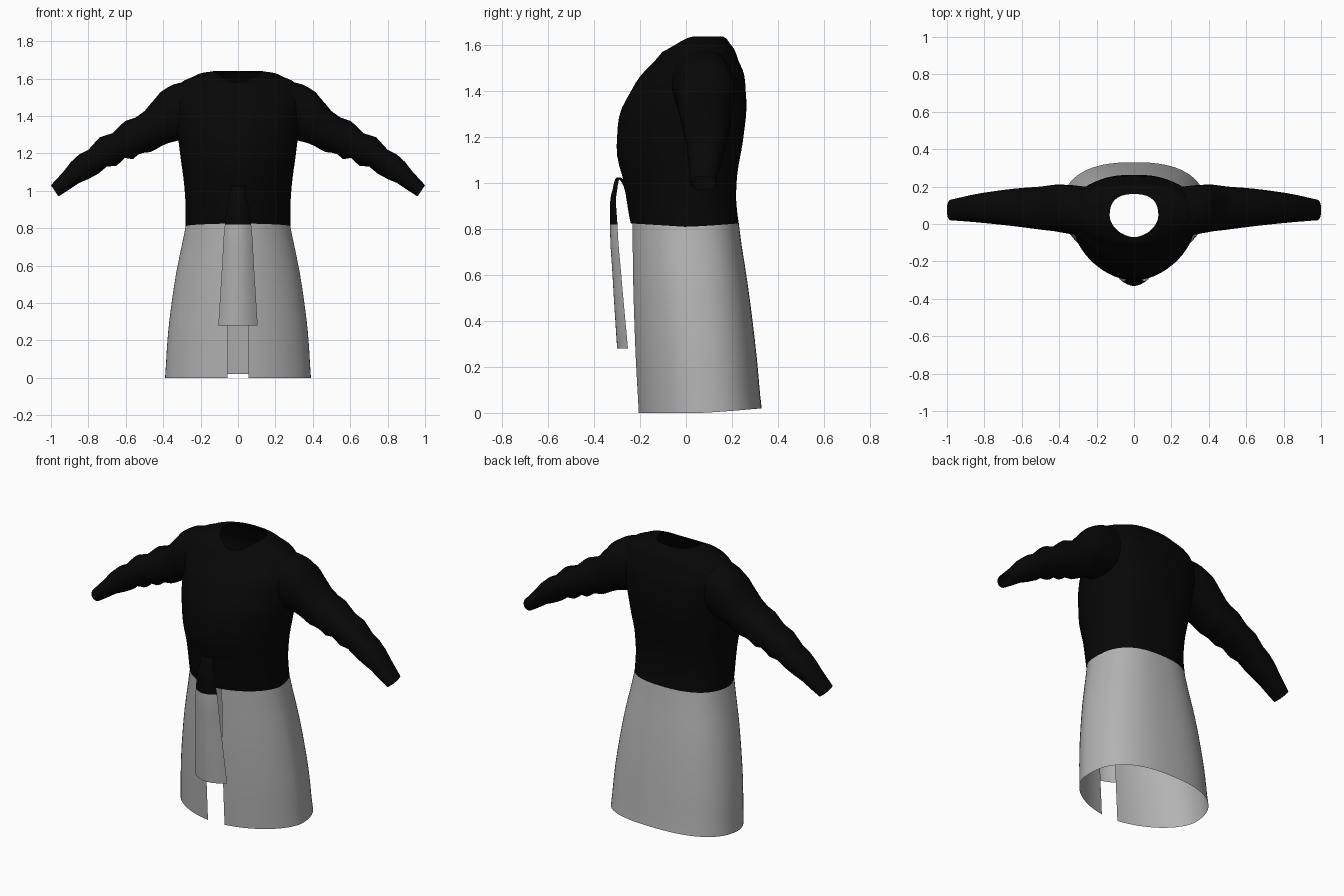
import bpy
from math import sin, cos, pi, acos
from mathutils import Vector

cube = bpy.data.objects.get("Cube")
if cube:
    bpy.data.objects.remove(cube, do_unlink=True)

WAIST = 0.81
FRONT_SHAPE = 1.1   # slightly pointed chest side
BACK_SHAPE = 0.8    # fuller, boxier back


def material(name, value):
    mat = bpy.data.materials.new(name)
    mat.use_nodes = True
    colour = (value, value, value, 1)
    mat.diffuse_color = colour
    mat.node_tree.nodes["Principled BSDF"].inputs["Base Color"].default_value = colour
    return mat


black = material("black cloth", 0.002)
grey = material("grey cloth", 0.45)


def smooth_rows(rows, steps=5):
    """Pass a smooth spline through a few rows of measurements."""
    points = [Vector(row) for row in rows]
    points.insert(0, points[0] * 2 - points[1])
    points.append(points[-1] * 2 - points[-2])
    result = []
    for before, start, end, after in zip(points, points[1:], points[2:], points[3:]):
        for step in range(steps):
            t = step / steps
            leaving = start + (end - before) * (t / 2)
            arriving = end - (after - start) * ((1 - t) / 2)
            # Blend the two tangent lines for a gentle transition
            result.append(leaving.lerp(arriving, t * t * (3 - 2 * t)))
    result.append(points[-2])
    return result


def loft(name, rings, materials, closed=True, rule=None):
    """Skin a list of equally long point rings."""
    count = len(rings[0])
    verts = [point for ring in rings for point in ring]
    faces = []
    for row in range(len(rings) - 1):
        low, high = row * count, (row + 1) * count
        for i in range(count if closed else count - 1):
            j = (i + 1) % count
            faces.append((low + i, low + j, high + j, high + i))
    mesh = bpy.data.meshes.new(name)
    mesh.from_pydata(verts, [], faces)
    for mat in materials:
        mesh.materials.append(mat)
    for face in mesh.polygons:
        face.use_smooth = True
        if rule:
            face.material_index = rule(face.center)
    obj = bpy.data.objects.new(name, mesh)
    bpy.context.collection.objects.link(obj)


def power(value, exponent):
    return abs(value) ** exponent * (1 if value > 0 else -1)


def drape(s, z):
    """Height change around a ring: raised back hem, wavy waist, low neckline."""
    if z < 0.01:
        return 0.02 * max(0, s)
    if abs(z - WAIST) < 0.01:
        return 0.015 * abs(s)
    if z > 1.5:
        return -3 * (z - 1.5) ** 2 * max(0, -s) ** 2
    return 0


def body_ring(row, slit=0, count=64):
    """Rounded horizontal ring, optionally open at the front by a slit."""
    z, half, front, back = row
    gap = pi / 2 - acos((slit / half) ** (1 / FRONT_SHAPE))
    span = 2 * pi - 2 * gap
    middle, depth = (front + back) / 2, (back - front) / 2
    ring = []
    for i in range(count):
        angle = gap - pi / 2 + span * i / (count - 1 if slit else count)
        s = sin(angle)
        shape = FRONT_SHAPE if s < 0 else BACK_SHAPE
        x = half * power(cos(angle), shape)
        ring.append((x, middle + depth * power(s, shape), z + drape(s, z)))
    return ring


# Upper garment: height, half width, front, back
torso = smooth_rows([
    (WAIST, 0.28, -0.24, 0.23),
    (1, 0.285, -0.27, 0.22),
    (1.2, 0.31, -0.3, 0.25),
    (1.4, 0.33, -0.24, 0.26),
    (1.53, 0.33, -0.14, 0.23),
    (1.61, 0.24, -0.1, 0.19),
    (1.64, 0.13, -0.07, 0.16),
])
loft("coat_torso", [body_ring(row) for row in torso], [black])

# Skirt panel wrapped around, open down the front
skirt = smooth_rows([
    (WAIST, 0.28, -0.24, 0.23),
    (0.4, 0.355, -0.23, 0.29),
    (0, 0.39, -0.21, 0.33),
])
loft("skirt", [body_ring(row, slit=0.055) for row in skirt], [grey], closed=False)

# Sleeves: upper edge, lower edge, front, back
sleeve = smooth_rows([
    (0.25, 1.59, 0.27, 1.28, -0.07, 0.2),
    (0.4, 1.54, 0.38, 1.25, -0.045, 0.21),
    (0.5, 1.43, 0.5, 1.2, -0.03, 0.2),
    (0.8, 1.23, 0.7, 1.12, 0, 0.175),
    (1, 1.03, 0.96, 0.97, 0.02, 0.13),
])


def sleeve_ring(side, row, count=32):
    """Oval sleeve section with soft cloth folds along the arm."""
    top_x, top_z, low_x, low_z, front, back = row
    fold = 0.12 * sin(45 * top_x) * max(0, top_x - 0.35) * (1 - top_x)
    ring = []
    for i in range(count):
        angle = 2 * pi * i / count
        t = (1 + cos(angle)) / 2
        x = low_x + (top_x - low_x) * t
        y = (front + back) / 2 + (back - front) / 2 * power(sin(angle), BACK_SHAPE)
        z = low_z + (top_z - low_z) * t + fold * cos(angle)
        ring.append((side * x, y, z))
    return ring if side < 0 else ring[::-1]


for label, side in (("left", 1), ("right", -1)):
    loft(label + "_sleeve", [sleeve_ring(side, row) for row in sleeve], [black])

# Looped tie: depth position, height, half width
tie = smooth_rows([
    (-0.25, 0.9, 0.03),
    (-0.285, 1.01, 0.035),
    (-0.32, 0.97, 0.045),
    (-0.33, 0.82, 0.07),
    (-0.32, 0.6, 0.085),
    (-0.3, 0.28, 0.105),
])


def tie_ring(row, halves=6):
    """Bowed cross-section with its crown facing forward."""
    y, z, width = row
    steps = [k / halves for k in range(-halves, halves + 1)]
    return [(width * k, y + 0.45 * width * k * k, z) for k in steps]


loft("front_tie", [tie_ring(row) for row in tie], [black, grey], closed=False,
     rule=lambda centre: 1 if centre.z < 0.82 else 0)
